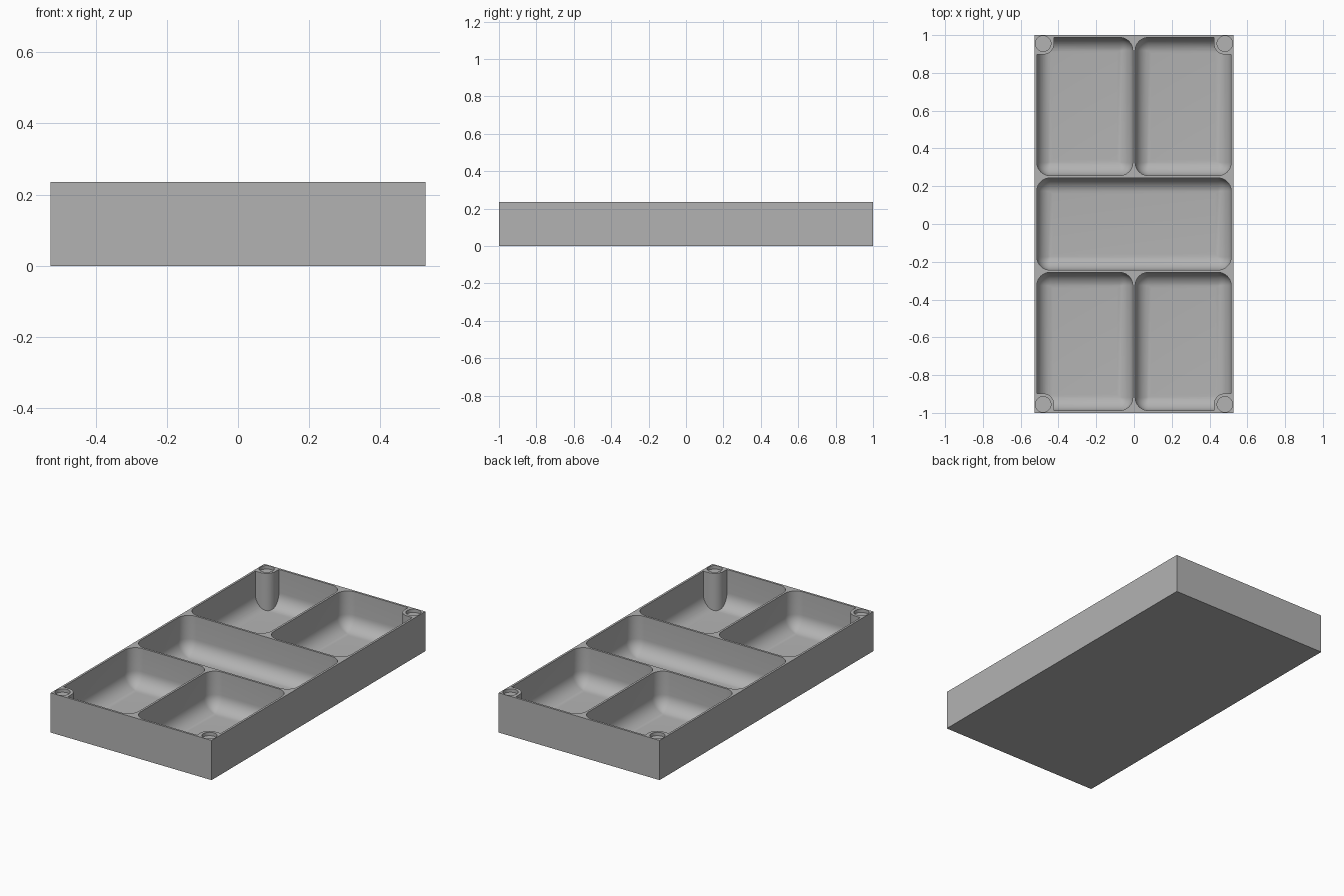
import bpy, bmesh
from math import sin, cos, pi, radians

cube = bpy.data.objects.get("Cube")
if cube:
    bpy.data.objects.remove(cube)

# Main dimensions
HX, HY, H = 0.527, 1.0, 0.235
WALL = 0.0125
DIV = 0.25              # y of the cross dividers
CORNER, FILLET = 0.07, 0.085
POST_X, POST_Y, POST_R = 0.481, 0.955, 0.058
HOLE_R, HOLE_DEPTH = 0.041, 0.02
STEPS = 10

grey = bpy.data.materials.new("grey plastic")
grey.use_nodes = True
grey.diffuse_color = (0.45, 0.45, 0.45, 1)
grey.node_tree.nodes["Principled BSDF"].inputs["Base Color"].default_value = grey.diffuse_color


def rounded_rect(x0, x1, y0, y1, r):
    """Counter-clockwise outline of a rectangle with round corners."""
    pts = []
    centres = [(x1 - r, y1 - r), (x0 + r, y1 - r), (x0 + r, y0 + r), (x1 - r, y0 + r)]
    for q, (cx, cy) in enumerate(centres):
        for i in range(STEPS + 1):
            a = (q + i / STEPS) * pi / 2
            pts.append((cx + r * cos(a), cy + r * sin(a)))
    return pts


def loft(name, rings):
    """Closed solid through a stack of (outline, z) rings, lowest first."""
    bm = bmesh.new()
    loops = [[bm.verts.new((x, y, z)) for x, y in pts] for pts, z in rings]
    n = len(loops[0])
    for a, b in zip(loops, loops[1:]):
        for i in range(n):
            j = (i + 1) % n
            bm.faces.new((a[i], a[j], b[j], b[i]))
    bm.faces.new(loops[0][::-1])
    bm.faces.new(loops[-1])
    bmesh.ops.remove_doubles(bm, verts=bm.verts, dist=1e-5)
    bmesh.ops.recalc_face_normals(bm, faces=bm.faces)
    mesh = bpy.data.meshes.new(name)
    bm.to_mesh(mesh)
    bm.free()
    obj = bpy.data.objects.new(name, mesh)
    obj.data.materials.append(grey)
    bpy.context.collection.objects.link(obj)
    return obj


def cut(target, cutter):
    """Subtract the cutter from the target and discard it."""
    mod = target.modifiers.new("cut", 'BOOLEAN')
    mod.operation, mod.solver, mod.object = 'DIFFERENCE', 'EXACT', cutter
    bpy.context.view_layer.objects.active = target
    bpy.ops.object.modifier_apply(modifier=mod.name)
    bpy.data.objects.remove(cutter)


def pocket(x0, x1, y0, y1):
    """Compartment hollow with round corners and a filleted floor."""
    rings = []
    for i in range(STEPS + 1):
        t = (1 - i / STEPS) * pi / 2
        d = FILLET * (1 - cos(t))
        outline = rounded_rect(x0 + d, x1 - d, y0 + d, y1 - d, max(CORNER - d, 0))
        rings.append((outline, WALL + FILLET * (1 - sin(t))))
    rings.append((rounded_rect(x0, x1, y0, y1, CORNER), H + 0.1))
    return loft("pocket_cutter", rings)


def span(a, b, s):
    return sorted((a * s, b * s))


# Solid tray block
tray = loft("tray", [([(HX, HY), (-HX, HY), (-HX, -HY), (HX, -HY)], z) for z in (0, H)])

# Wide middle compartment
w = WALL / 2
cut(tray, pocket(WALL - HX, HX - WALL, w - DIV, DIV - w))

# Four corner compartments, each keeping a post with a shallow round socket
for sx in (-1, 1):
    for sy in (-1, 1):
        hollow = pocket(*span(w, HX - WALL, sx), *span(DIV + w, HY - WALL, sy))
        outline = rounded_rect(*span(POST_X - POST_R, HX + 0.2, sx),
                               *span(POST_Y - POST_R, HY + 0.2, sy), POST_R)
        cut(hollow, loft("post", [(outline, -0.1), (outline, H + 0.2)]))
        cut(tray, hollow)
        x, y = sx * POST_X, sy * POST_Y
        circle = rounded_rect(x - HOLE_R, x + HOLE_R, y - HOLE_R, y + HOLE_R, HOLE_R)
        cut(tray, loft("socket", [(circle, H - HOLE_DEPTH), (circle, H + 0.1)]))

# Smooth fillets, sharp rims
bpy.ops.object.select_all(action='DESELECT')
tray.select_set(True)
bpy.context.view_layer.objects.active = tray
bpy.ops.object.shade_smooth_by_angle(angle=radians(30))
